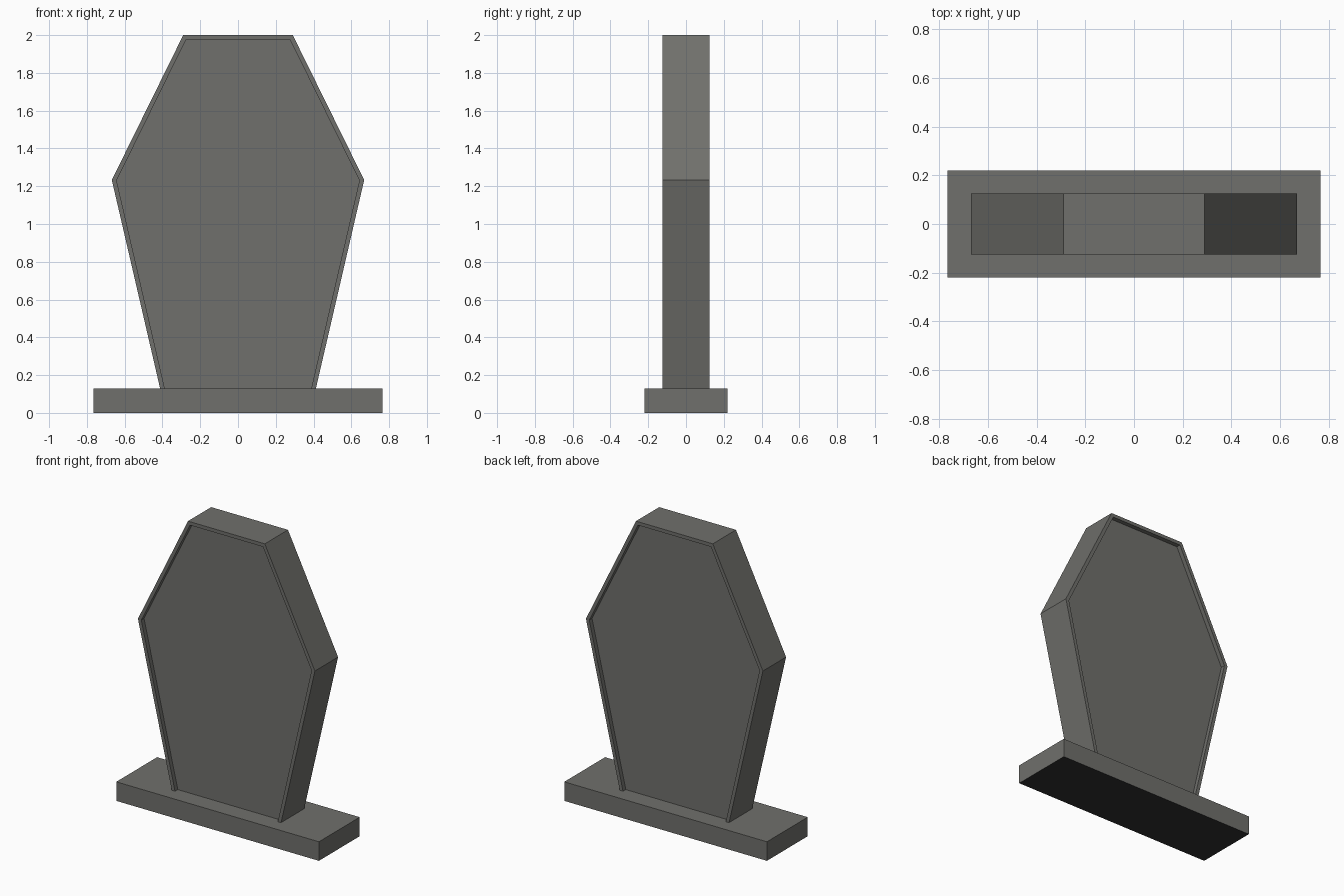
import bpy
import bmesh
from mathutils import Vector

if "Cube" in bpy.data.objects:
    bpy.data.objects.remove(bpy.data.objects["Cube"])


def material(name, colour):
    mat = bpy.data.materials.new(name)
    mat.diffuse_color = (*colour, 1)
    mat.use_nodes = True
    mat.node_tree.nodes["Principled BSDF"].inputs["Base Color"].default_value = mat.diffuse_color
    return mat


stone = material("grey_stone", (0.162, 0.162, 0.15))
dark = material("black_underside", (0.03, 0.03, 0.03))


def finish(bm, name, materials):
    bmesh.ops.recalc_face_normals(bm, faces=bm.faces[:])
    mesh = bpy.data.meshes.new(name)
    bm.to_mesh(mesh)
    bm.free()
    for mat in materials:
        mesh.materials.append(mat)
    obj = bpy.data.objects.new(name, mesh)
    bpy.context.collection.objects.link(obj)
    return obj


# Plinth with a black underside
bm = bmesh.new()
bmesh.ops.create_cube(bm, size=1)
bmesh.ops.scale(bm, vec=(1.53, 0.44, 0.13), verts=bm.verts[:])
bmesh.ops.translate(bm, vec=(0, 0, 0.065), verts=bm.verts[:])
for f in bm.faces:
    f.material_index = 1 if f.calc_center_median().z < 0.01 else 0
finish(bm, "plinth", [stone, dark])

# Six-sided slab, its foot sunk slightly into the plinth
HALF_DEPTH, RIM, RECESS = 0.125, 0.024, 0.03
right = [(0.407, 0.106), (0.668, 1.233), (0.29, 2.0)]
outline = right + [(-x, z) for x, z in reversed(right)]
bm = bmesh.new()
face = bm.faces.new([bm.verts.new((x, -HALF_DEPTH, z)) for x, z in outline])
ext = bmesh.ops.extrude_face_region(bm, geom=[face], use_keep_orig=True)
verts = [g for g in ext["geom"] if isinstance(g, bmesh.types.BMVert)]
bmesh.ops.translate(bm, vec=(0, 2 * HALF_DEPTH, 0), verts=verts)
bmesh.ops.recalc_face_normals(bm, faces=bm.faces[:])

# Recessed panel with a thin rim on front and back
panels = [f for f in bm.faces if abs(f.normal.y) > 0.9]
for panel in panels:
    inward = Vector((0, -RECESS if panel.normal.y > 0 else RECESS, 0))
    bmesh.ops.inset_region(bm, faces=[panel], thickness=RIM, use_even_offset=True)
    floor = bmesh.ops.extrude_discrete_faces(bm, faces=[panel])["faces"][0]
    bmesh.ops.translate(bm, vec=inward, verts=floor.verts[:])
finish(bm, "headstone_slab", [stone])
